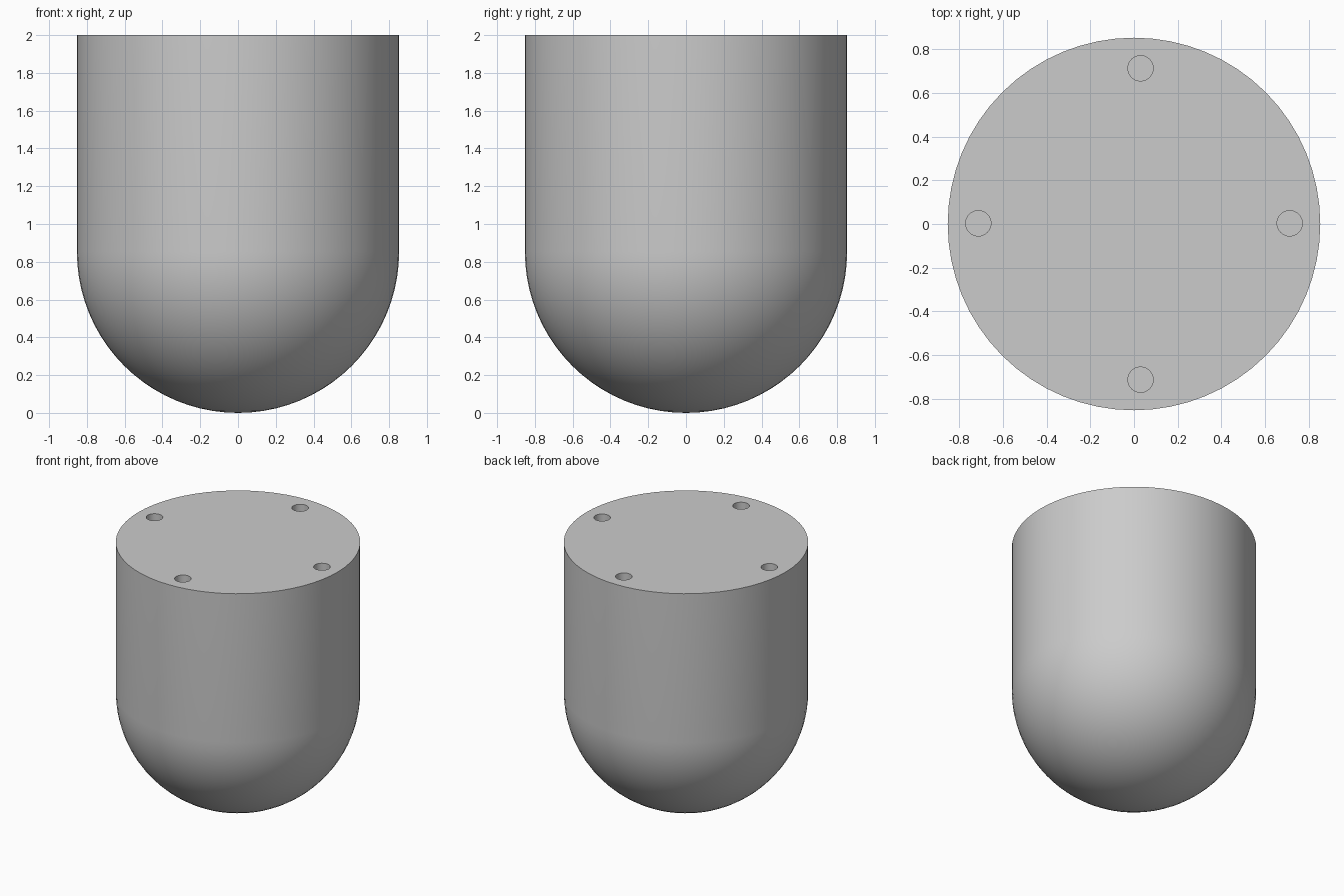
import bpy, bmesh, math

if "Cube" in bpy.data.objects:
    bpy.data.objects.remove(bpy.data.objects["Cube"])

R, H = 0.853, 2.0            # body radius and height
HOLE_R, HOLE_DEPTH = 0.058, 0.25
SIDES, RINGS = 64, 20

grey = bpy.data.materials.new("light grey")
grey.diffuse_color = (0.6, 0.6, 0.6, 1.0)
grey.use_nodes = True
grey.node_tree.nodes["Principled BSDF"].inputs["Base Color"].default_value = grey.diffuse_color


def make_object(name, bm):
    bmesh.ops.recalc_face_normals(bm, faces=bm.faces[:])
    mesh = bpy.data.meshes.new(name)
    bm.to_mesh(mesh)
    bm.free()
    mesh.materials.append(grey)
    obj = bpy.data.objects.new(name, mesh)
    bpy.context.collection.objects.link(obj)
    return obj


# Body: half-round bottom, straight wall and flat top, spun around z
profile = [(R * math.sin(a), R - R * math.cos(a))
           for a in (math.pi / 2 * i / RINGS for i in range(RINGS + 1))]
profile.append((R, H))
bm = bmesh.new()
verts = [bm.verts.new((x, 0, z)) for x, z in profile]
edges = [bm.edges.new(pair) for pair in zip(verts, verts[1:])]
bmesh.ops.spin(bm, geom=verts + edges, cent=(0, 0, 0), axis=(0, 0, 1),
               angle=2 * math.pi, steps=SIDES, use_merge=True)
bmesh.ops.remove_doubles(bm, verts=bm.verts[:], dist=1e-4)
bmesh.ops.holes_fill(bm, edges=[e for e in bm.edges if e.is_boundary], sides=0)
body = make_object("round_bottom_body", bm)

# Cutter: four blind holes in the top
bm = bmesh.new()
for x, y in ((0.713, 0.003), (-0.713, 0.003), (0.03, 0.713), (0.03, -0.713)):
    made = bmesh.ops.create_cone(bm, cap_ends=True, segments=32, radius1=HOLE_R,
                                 radius2=HOLE_R, depth=2 * HOLE_DEPTH)
    bmesh.ops.translate(bm, verts=made["verts"], vec=(x, y, H))
cutter = make_object("hole_cutter", bm)
cutter.hide_render = True

mod = body.modifiers.new("holes", "BOOLEAN")
mod.operation = "DIFFERENCE"
mod.solver = "EXACT"
mod.object = cutter

# Apply the cut, then smooth the curved surfaces and keep rims sharp
bpy.context.view_layer.objects.active = body
body.select_set(True)
bpy.ops.object.modifier_apply(modifier=mod.name)
bpy.data.objects.remove(cutter)
bpy.ops.object.shade_smooth_by_angle(angle=math.radians(35))
